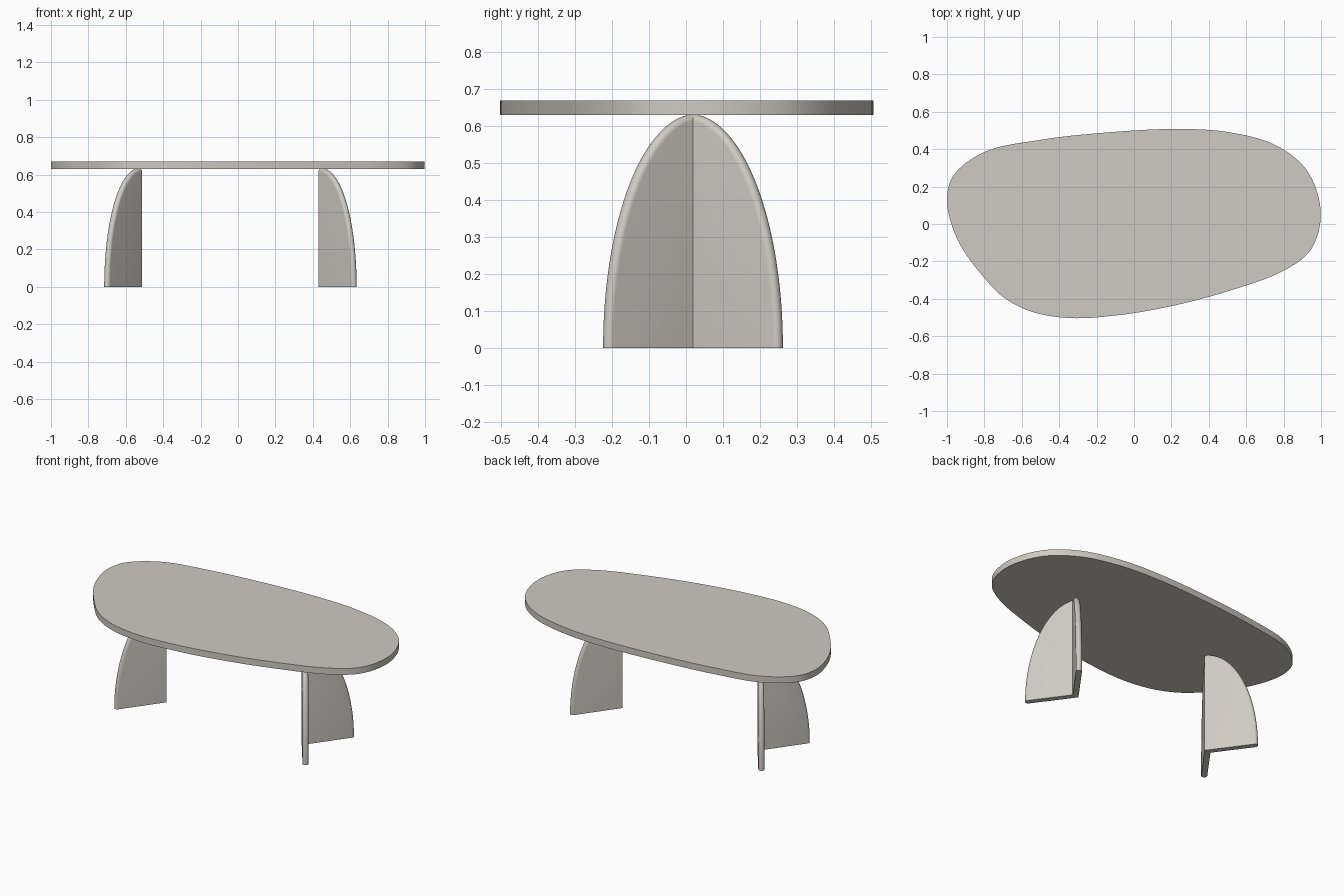
import bpy, bmesh, math
from mathutils import Vector

if "Cube" in bpy.data.objects:
    bpy.data.objects.remove(bpy.data.objects["Cube"])

mat = bpy.data.materials.new("warm grey")
mat.diffuse_color = (0.62, 0.59, 0.55, 1)
mat.use_nodes = True
mat.node_tree.nodes["Principled BSDF"].inputs["Base Color"].default_value = mat.diffuse_color


def finish(bm, name):
    bmesh.ops.remove_doubles(bm, verts=bm.verts, dist=1e-5)
    bmesh.ops.recalc_face_normals(bm, faces=bm.faces)
    me = bpy.data.meshes.new(name)
    bm.to_mesh(me)
    bm.free()
    me.materials.append(mat)
    ob = bpy.data.objects.new(name, me)
    bpy.context.collection.objects.link(ob)
    bpy.ops.object.select_all(action='DESELECT')
    ob.select_set(True)
    bpy.context.view_layer.objects.active = ob
    bpy.ops.object.shade_smooth_by_angle(angle=math.radians(35))
    return ob


# Tabletop: smooth closed curve through a few outline points, extruded
outline = [(-1, .14), (-.965, .26), (-.80, .385), (-.5, .45), (-.15, .489), (.22, .508),
           (.5, .492), (.75, .425), (.91, .305), (.985, .15), (.995, 0), (.94, -.145),
           (.80, -.25), (.5, -.36), (.2, -.439), (-.08, -.487), (-.34, -.503),
           (-.55, -.468), (-.70, -.39), (-.82, -.265), (-.93, -.11), (-.985, .03)]


def smooth_loop(pts, steps=8):
    p = [Vector(q) for q in pts]
    n = len(p)
    out = []
    for i in range(n):
        a, b, c, d = p[i - 1], p[i], p[(i + 1) % n], p[(i + 2) % n]
        # centripetal tangents keep uneven spacing smooth
        t1, t2, t3 = [(v - u).length ** 0.5 for u, v in ((a, b), (b, c), (c, d))]
        m1 = (c - b) + t2 * ((b - a) / t1 - (c - a) / (t1 + t2))
        m2 = (c - b) + t2 * ((d - c) / t3 - (d - b) / (t2 + t3))
        for k in range(steps):
            s = k / steps
            out.append(b * (2*s**3 - 3*s*s + 1) + m1 * (s**3 - 2*s*s + s)
                       + c * (3*s*s - 2*s**3) + m2 * (s**3 - s*s))
    return out


bm = bmesh.new()
face = bm.faces.new([bm.verts.new((q.x, q.y, .63)) for q in smooth_loop(outline)])
ext = bmesh.ops.extrude_face_region(bm, geom=[face], use_keep_orig=True)
bmesh.ops.translate(bm, vec=(0, 0, .04),
                    verts=[g for g in ext["geom"] if isinstance(g, bmesh.types.BMVert)])
finish(bm, "tabletop")

# Legs: two quarter-ellipse panels mitred into a V, with a rounded rim
R, A, B = .0175, .3095, .634      # half thickness, panel reach, panel height
TH = math.radians(54)
C, S = math.cos(TH), math.sin(TH)
LAYERS, STEPS = 10, 40


def make_leg(name, x, direction):
    bm = bmesh.new()
    for side in (1, -1):
        rings = []
        for i in range(LAYERS + 1):
            phi = math.pi * i / LAYERS
            w, inset = R * (1 - math.cos(phi)), R * (1 - math.sin(phi))
            a, b, u0 = A - inset, B - inset, w * C / S
            t_end = math.acos(u0 / a)
            prof = [(u0, 0)] + [(a * math.cos(t_end * k / STEPS), b * math.sin(t_end * k / STEPS))
                                for k in range(STEPS + 1)]
            rings.append([bm.verts.new((x + direction * (u * C + w * S),
                                        .019 + side * (u * S - w * C), z)) for u, z in prof])
        for r0, r1 in zip(rings, rings[1:]):
            for k in range(STEPS + 1):
                bm.faces.new((r0[k], r0[k + 1], r1[k + 1], r1[k]))
        bm.faces.new(rings[0])
        bm.faces.new(rings[-1])
    finish(bm, name)


make_leg("right_leg", .431, 1)
make_leg("left_leg", -.512, -1)
